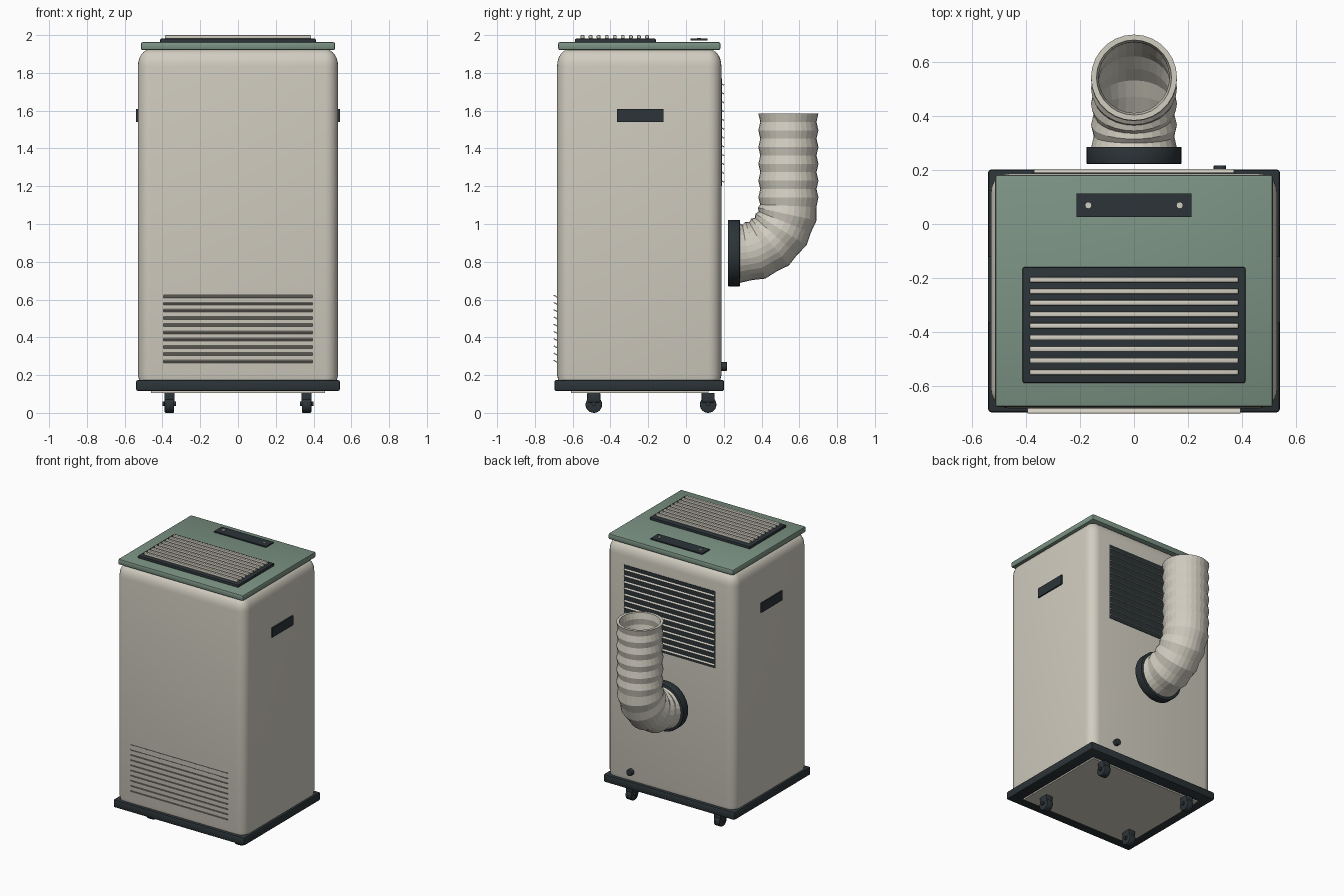
import bpy, bmesh, math
from mathutils import Vector

if "Cube" in bpy.data.objects:
    bpy.data.objects.remove(bpy.data.objects["Cube"])


def mat(name, rgb):
    m = bpy.data.materials.new(name)
    m.diffuse_color = (*rgb, 1)
    m.use_nodes = True
    m.node_tree.nodes["Principled BSDF"].inputs["Base Color"].default_value = m.diffuse_color
    return m


CREAM = mat("cream", (0.64, 0.61, 0.53))
GREEN = mat("sage", (0.20, 0.29, 0.23))
DARK = mat("charcoal", (0.025, 0.034, 0.039))
CY = -0.2475  # centre of the cabinet in y


def finish(bm, name, material, smooth=None):
    bmesh.ops.recalc_face_normals(bm, faces=bm.faces)
    me = bpy.data.meshes.new(name)
    bm.to_mesh(me)
    bm.free()
    ob = bpy.data.objects.new(name, me)
    bpy.context.collection.objects.link(ob)
    me.materials.append(material)
    if smooth:
        bpy.ops.object.select_all(action='DESELECT')
        ob.select_set(True)
        bpy.context.view_layer.objects.active = ob
        bpy.ops.object.shade_smooth_by_angle(angle=math.radians(smooth))
    return ob


def box(name, x, y, z, material, bevel=0, tilt=0):
    """Box from (min, max) ranges, tilted about its own x axis."""
    bm = bmesh.new()
    bmesh.ops.create_cube(bm, size=1)
    bmesh.ops.scale(bm, vec=(x[1] - x[0], y[1] - y[0], z[1] - z[0]), verts=bm.verts)
    if bevel:
        bmesh.ops.bevel(bm, geom=bm.edges[:], offset=bevel, segments=2,
                        profile=0.5, affect='EDGES')
    ob = finish(bm, name, material, 35 if bevel else None)
    ob.location = (sum(x) / 2, sum(y) / 2, sum(z) / 2)
    ob.rotation_euler.x = tilt
    return ob


def cylinder(name, centre, r, depth, axis, material, bevel=0, sides=32):
    bm = bmesh.new()
    bmesh.ops.create_cone(bm, cap_ends=True, segments=sides, radius1=r, radius2=r, depth=depth)
    if bevel:
        rim = [e for e in bm.edges if abs(e.verts[0].co.z - e.verts[1].co.z) < 1e-5]
        bmesh.ops.bevel(bm, geom=rim, offset=bevel, segments=2, profile=0.5, affect='EDGES')
    ob = finish(bm, name, material, 35)
    ob.location = centre
    ob.rotation_euler = {'x': (0, math.pi / 2, 0), 'y': (math.pi / 2, 0, 0), 'z': (0, 0, 0)}[axis]
    return ob


def loft(bm, rings, cap):
    """Bridge closed rings of points in order."""
    loops = [[bm.verts.new(p) for p in ring] for ring in rings]
    n = len(loops[0])
    for a, b in zip(loops, loops[1:]):
        for i in range(n):
            j = (i + 1) % n
            bm.faces.new((a[i], a[j], b[j], b[i]))
    if cap:
        bm.faces.new(loops[0])
        bm.faces.new(loops[-1])
    else:
        for i in range(n):
            j = (i + 1) % n
            bm.faces.new((loops[-1][i], loops[-1][j], loops[0][j], loops[0][i]))


def rounded_rect(hx, hy, r, z, seg=6):
    pts = []
    for q, (sx, sy) in enumerate([(1, 1), (-1, 1), (-1, -1), (1, -1)]):
        for k in range(seg + 1):
            a = math.pi / 2 * (q + k / seg)
            pts.append((sx * (hx - r) + r * math.cos(a), CY + sy * (hy - r) + r * math.sin(a), z))
    return pts


# cabinet with rounded upright corners and a softened top
bm = bmesh.new()
rings = [rounded_rect(0.52, 0.425, 0.06, 0.16), rounded_rect(0.53, 0.435, 0.07, 0.20)]
for k in range(7):
    t = math.pi / 2 * k / 6
    d = 0.06 * (1 - math.cos(t))
    rings.append(rounded_rect(0.53 - d, 0.435 - d, 0.07 - d, 1.835 + 0.088 * math.sin(t)))
loft(bm, rings, True)
finish(bm, "cabinet", CREAM, 35)

# base, underside plate and lid
box("base", (-0.54, 0.54), (-0.697, 0.202), (0.115, 0.175), DARK, 0.012)
box("underside_plate", (-0.46, 0.46), (-0.61, 0.12), (0.105, 0.14), CREAM)
box("lid", (-0.514, 0.514), (-0.677, 0.182), (1.92, 1.963), GREEN, 0.01)

# casters
for sx, side in ((-1, "left"), (1, "right")):
    for y, end in ((-0.488, "front"), (0.117, "back")):
        cylinder(f"caster_wheel_{end}_{side}", (sx * 0.363, y, 0.044), 0.044, 0.05, 'x', DARK, 0.006, 24)
        cylinder(f"caster_axle_{end}_{side}", (sx * 0.363, y, 0.048), 0.012, 0.072, 'x', DARK, 0, 12)
        box(f"caster_bracket_{end}_{side}", (sx * 0.363 - 0.027, sx * 0.363 + 0.027),
            (y - 0.035, y + 0.035), (0.055, 0.106), DARK, 0.005)
    # side handle
    xs = sorted((sx * 0.515, sx * 0.54))
    box(f"handle_{side}", xs, (-0.365, -0.12), (1.54, 1.61), DARK)

# front intake slats
for i in range(10):
    z = 0.272 + i * 0.0383
    box(f"front_slat_{i + 1}", (-0.395, 0.395), (-0.702, -0.676), (z - 0.003, z + 0.003), CREAM,
        tilt=math.radians(-30))

# back grille
box("back_grille_panel", (-0.375, 0.375), (0.17, 0.191), (1.20, 1.77), DARK)
for i in range(12):
    z = 1.227 + i * 0.0467
    box(f"back_slat_{i + 1}", (-0.37, 0.37), (0.18, 0.203), (z - 0.003, z + 0.003), CREAM,
        tilt=math.radians(-30))

# top outlet grille
box("outlet_frame", (-0.412, 0.412), (-0.588, -0.16), (1.955, 1.981), DARK, 0.005)
for i in range(9):
    y = -0.548 + i * 0.0427
    box(f"outlet_slat_{i + 1}", (-0.387, 0.387), (y - 0.010, y + 0.010), (1.98, 2.0), CREAM, 0.005)

# control panel with two buttons
box("control_panel", (-0.213, 0.213), (0.025, 0.113), (1.972, 1.981), DARK)
for sx, side in ((-1, "left"), (1, "right")):
    cylinder(f"button_{side}", (sx * 0.169, 0.069, 1.982), 0.011, 0.008, 'z', CREAM, 0, 16)

# drain plug and hose collar
cylinder("drain_plug", (0.318, 0.197, 0.246), 0.023, 0.04, 'y', DARK, 0.003, 20)
cylinder("hose_collar", (0, 0.254, 0.846), 0.176, 0.063, 'y', DARK, 0.004, 40)

# corrugated exhaust hose: quarter bend then straight up, with wall thickness
BEND, Z0, Y0, TOP, SIDES = 0.262, 0.846, 0.28, 1.585, 28
arc = BEND * math.pi / 2
length = arc + TOP - Z0 - BEND
STEPS = 20


def hose_ring(s, r):
    a = min(s, arc) / BEND
    c = Vector((0, Y0 + BEND * math.sin(a), Z0 + BEND * (1 - math.cos(a)) + max(0, s - arc)))
    up = Vector((0, -math.sin(a), math.cos(a)))
    side = Vector((1, 0, 0))
    return [c + r * (math.cos(t) * side + math.sin(t) * up)
            for t in (2 * math.pi * k / SIDES for k in range(SIDES))]


bm = bmesh.new()
outer = [hose_ring(length * i / STEPS, 0.159 if i % 2 == 0 else 0.149) for i in range(STEPS + 1)]
inner = [hose_ring(length * i / STEPS, 0.139 if i % 2 == 0 else 0.131) for i in range(STEPS, -1, -1)]
loft(bm, outer + inner, False)
finish(bm, "exhaust_hose", CREAM)
